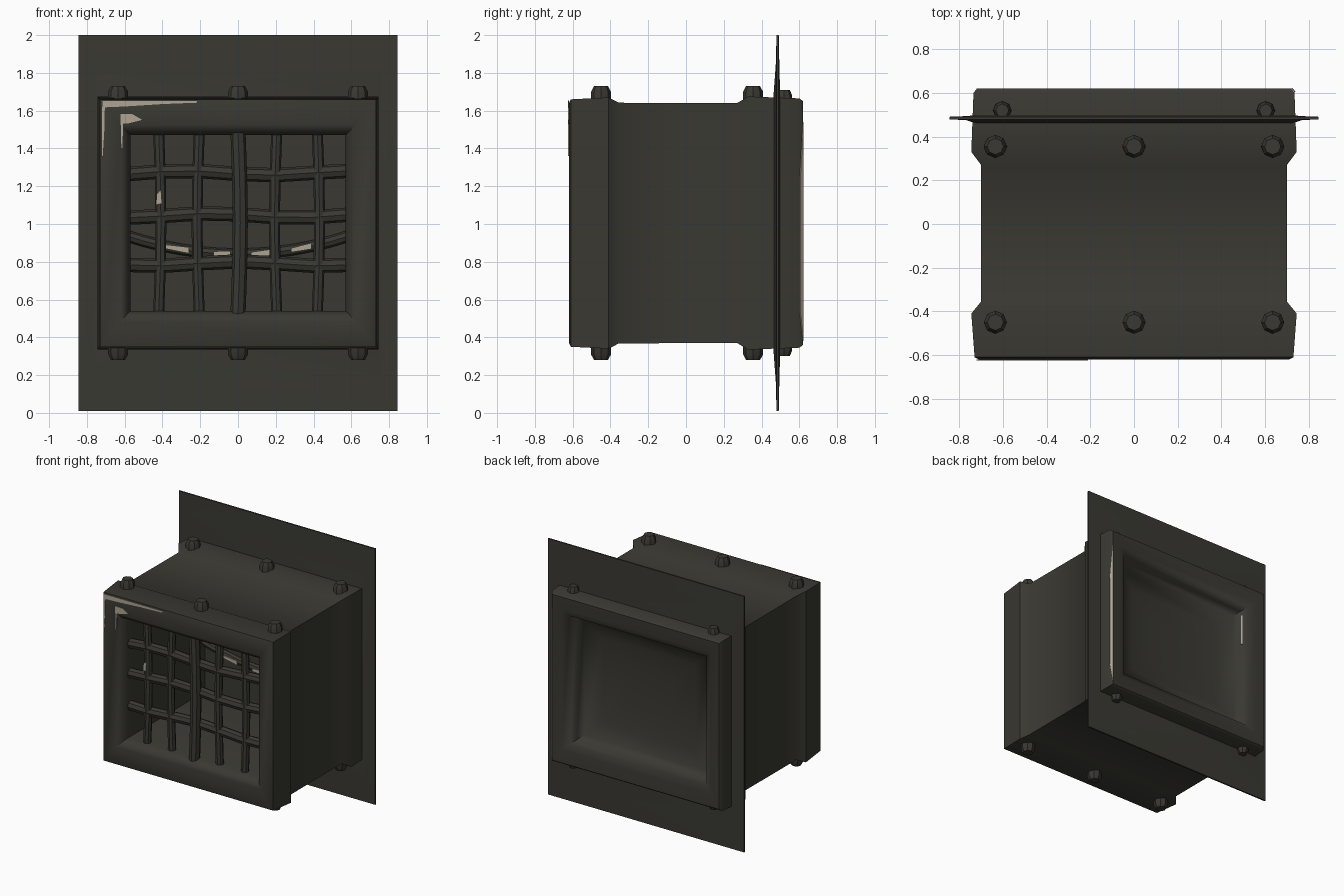
import bpy, bmesh, math
from mathutils import Vector

cube = bpy.data.objects.get("Cube")
if cube:
    bpy.data.objects.remove(cube, do_unlink=True)

MID = 1.005  # height of the duct axis


def material(name, rgb):
    m = bpy.data.materials.new(name)
    m.use_nodes = True
    m.diffuse_color = (*rgb, 1)
    b = m.node_tree.nodes["Principled BSDF"]
    b.inputs["Base Color"].default_value = (*rgb, 1)
    b.inputs["Roughness"].default_value = 0.8
    return m


dark = material("dark olive metal", (0.041, 0.040, 0.032))
beige = material("worn beige", (0.42, 0.37, 0.29))


def finish(bm, name, mat, smooth=True):
    bmesh.ops.recalc_face_normals(bm, faces=bm.faces)
    me = bpy.data.meshes.new(name)
    bm.to_mesh(me)
    bm.free()
    me.materials.append(mat)
    ob = bpy.data.objects.new(name, me)
    bpy.context.collection.objects.link(ob)
    if smooth:
        bpy.ops.object.select_all(action='DESELECT')
        ob.select_set(True)
        bpy.context.view_layer.objects.active = ob
        bpy.ops.object.shade_smooth_by_angle(angle=math.radians(40))
    return ob


def frame_loft(name, profile, mat, closed=False):
    """Rectangular rings (half width, half height, y) joined in order."""
    bm = bmesh.new()
    rings = [[bm.verts.new((sx * hx, y, MID + sz * hz))
              for sx, sz in ((-1, -1), (1, -1), (1, 1), (-1, 1))]
             for hx, hz, y in profile]
    pairs = list(zip(rings, rings[1:]))
    if closed:
        pairs.append((rings[-1], rings[0]))
    else:
        bm.faces.new(rings[0])
        bm.faces.new(rings[-1])
    for a, b in pairs:
        for i in range(4):
            j = (i + 1) % 4
            bm.faces.new((a[i], a[j], b[j], b[i]))
    return finish(bm, name, mat)


def tube(name, points, radius, mat):
    """Eight-sided rod following a path."""
    bm = bmesh.new()
    pts = [Vector(p) for p in points]
    side = Vector((0, 1, 0))
    rings = []
    for i, p in enumerate(pts):
        along = (pts[min(i + 1, len(pts) - 1)] - pts[max(i - 1, 0)]).normalized()
        other = along.cross(side)
        rings.append([bm.verts.new(p + radius * (math.cos(k * math.pi / 4) * side
                                                 + math.sin(k * math.pi / 4) * other))
                      for k in range(8)])
    for a, b in zip(rings, rings[1:]):
        for k in range(8):
            bm.faces.new((a[k], a[k - 1], b[k - 1], b[k]))
    bm.faces.new(rings[0])
    bm.faces.new(rings[-1])
    return finish(bm, name, mat)


def plate(name, outline, direction, mat):
    """Thin painted patch: outline pushed along a direction."""
    bm = bmesh.new()
    f = bm.faces.new([bm.verts.new(p) for p in outline])
    out = bmesh.ops.extrude_face_region(bm, geom=[f])["geom"]
    bmesh.ops.translate(bm, vec=direction,
                        verts=[v for v in out if isinstance(v, bmesh.types.BMVert)])
    return finish(bm, name, mat, False)


# Duct: deep front recess, front frame, body, back frame, shallow dished back panel
frame_loft("duct_body", [
    (0.57, 0.465, 0.41), (0.57, 0.465, -0.54), (0.59, 0.485, -0.585),
    (0.62, 0.52, -0.61), (0.71, 0.635, -0.62), (0.73, 0.655, -0.61),
    (0.745, 0.665, -0.41), (0.70, 0.637, -0.355),
    (0.70, 0.635, 0.27), (0.745, 0.67, 0.33), (0.735, 0.66, 0.60),
    (0.72, 0.645, 0.62), (0.64, 0.55, 0.615), (0.59, 0.50, 0.59),
    (0.56, 0.475, 0.54), (0.53, 0.445, 0.495), (0.40, 0.33, 0.455),
    (0.2, 0.16, 0.435)], dark)

# Mounting plate around the back frame
frame_loft("mounting_plate", [
    (0.70, 0.62, 0.46), (0.735, 0.70, 0.465), (0.77, 0.85, 0.476),
    (0.845, 0.995, 0.479), (0.845, 0.995, 0.491), (0.77, 0.85, 0.494),
    (0.70, 0.62, 0.50)], dark, closed=True)

# Front grille bars, slightly bent
for i, x in enumerate((-0.42, -0.205, 0.0, 0.205, 0.42)):
    bend = 0.012 * (-1) ** i
    r = 0.04 if i == 2 else 0.029
    y = -0.535 if i == 2 else -0.515
    tube(f"vertical_bar_{i + 1}",
         [(x + bend * math.sin(t * math.pi), y, 0.52 + 0.97 * t)
          for t in (0, 0.25, 0.5, 0.75, 1)], r, dark)
for i, z in enumerate((0.79, 1.045, 1.27)):
    tube(f"horizontal_bar_{i + 1}",
         [(x, -0.505, z + 0.012 * math.cos(x * 7 + i)) for x in
          (-0.59, -0.4, -0.2, 0, 0.2, 0.4, 0.59)], 0.038, dark)


# Sagging strand against the back panel with worn patches
def sag(x):
    return 0.84 + 0.28 * x * x


tube("sagging_strand", [(x / 10, 0.40, sag(x / 10)) for x in range(-6, 7)], 0.03, dark)
for i, (a, b) in enumerate(((-0.38, -0.26), (-0.13, -0.04), (0.07, 0.18), (0.28, 0.39))):
    plate(f"strand_wear_{i + 1}",
          [(a, 0.366, sag(a) - 0.012), (b, 0.366, sag(b) - 0.015),
           (b, 0.366, sag(b) + 0.018), (a, 0.366, sag(a) + 0.01)], (0, -0.006, 0), beige)


# Bolts above and below both frames
def bolt(name, x, y, up, radius, base, top):
    bm = bmesh.new()
    rings = []
    for r, h in ((1.0, base), (1.0, top - 0.03), (0.7, top)):
        rings.append([bm.verts.new((x + radius * r * math.cos(k * math.pi / 4),
                                    y + radius * r * math.sin(k * math.pi / 4),
                                    MID + up * h)) for k in range(8)])
    for a, b in zip(rings, rings[1:]):
        for k in range(8):
            bm.faces.new((a[k], a[k - 1], b[k - 1], b[k]))
    bm.faces.new(rings[0])
    bm.faces.new(rings[-1])
    finish(bm, name, dark)


for up, level in ((1, "top"), (-1, "bottom")):
    for x, spot in ((-0.635, "right"), (0, "middle"), (0.635, "left")):
        bolt(f"front_bolt_{level}_{spot}", x, -0.45, up, 0.053, 0.62, 0.725)
        bolt(f"back_bolt_{level}_{spot}", x, 0.355, up, 0.053, 0.62, 0.725)
        if x:
            bolt(f"rear_bolt_{level}_{spot}", x * 0.95, 0.52, up, 0.042, 0.62, 0.705)

# Worn paint on the front frame
F = -0.62
plate("top_edge_wear", [(-0.72, F, 1.655), (-0.21, F, 1.655), (-0.22, F, 1.642),
                        (-0.40, F, 1.635), (-0.60, F, 1.622), (-0.72, F, 1.617)],
      (0, -0.004, 0), beige)
plate("corner_wear", [(-0.625, F, 1.585), (-0.56, F, 1.585), (-0.50, F, 1.55),
                      (-0.58, F, 1.53), (-0.605, F, 1.53), (-0.61, F, 1.40),
                      (-0.62, F, 1.40)], (0, -0.004, 0), beige)
plate("side_edge_wear", [(-0.722, F, 1.62), (-0.705, F, 1.62), (-0.708, F, 1.49),
                         (-0.716, F, 1.36), (-0.722, F, 1.36)], (0, -0.004, 0), beige)
plate("bar_wear", [(-0.435, -0.545, 1.10), (-0.405, -0.545, 1.11),
                   (-0.41, -0.545, 1.18), (-0.43, -0.545, 1.16)], (0, -0.004, 0), beige)

# Worn edges on the back frame
plate("back_edge_wear", [(0.721, 0.619, 0.38), (0.737, 0.602, 0.53),
                         (0.737, 0.602, 1.25), (0.721, 0.619, 1.54)],
      (0.003, 0.004, 0), beige)
plate("back_rim_wear", [(-0.57, 0.555, 1.20), (-0.564, 0.545, 1.20),
                        (-0.564, 0.545, 1.44), (-0.57, 0.555, 1.44)],
      (0.004, 0.003, 0), beige)
